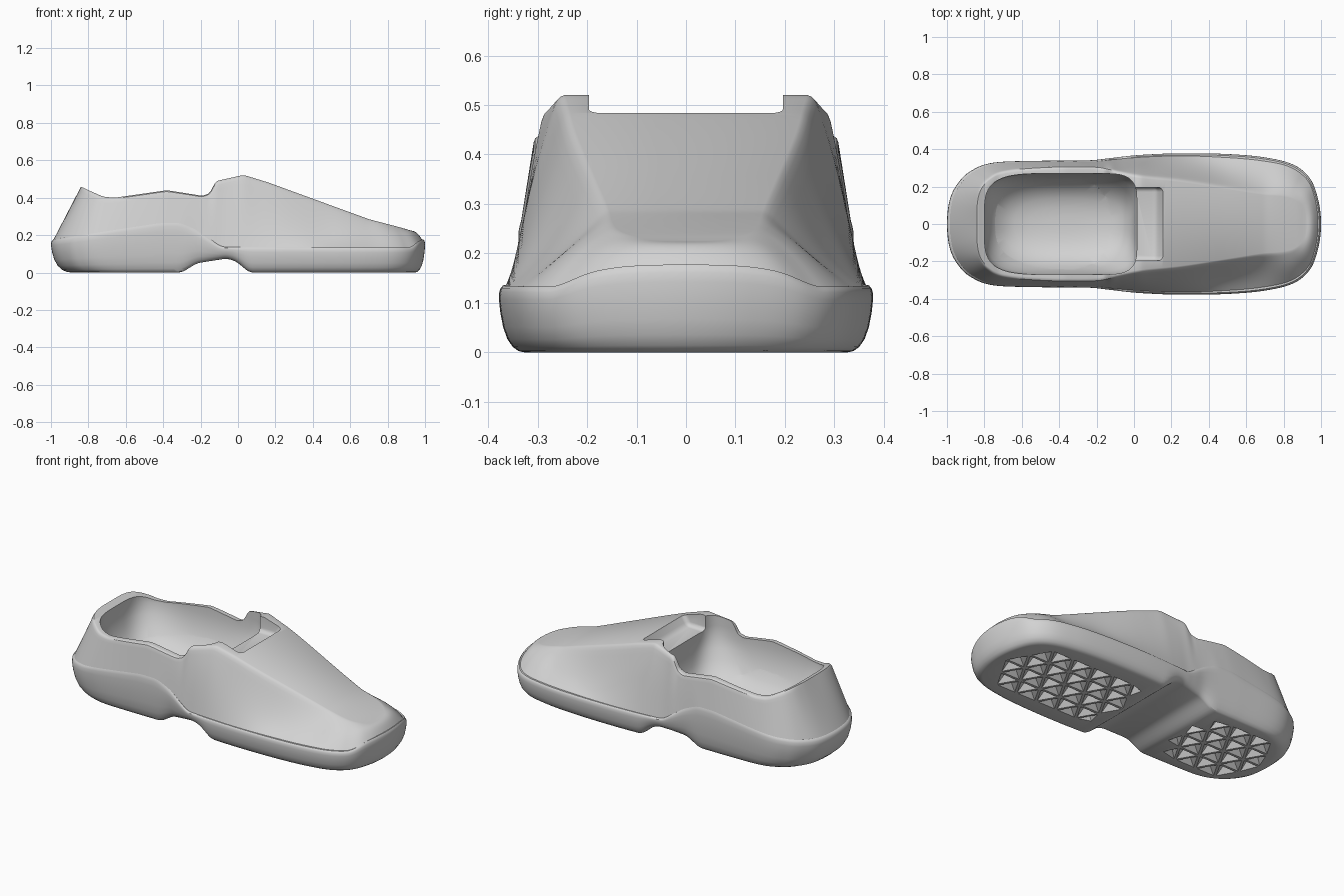
import bpy, bmesh, math

if "Cube" in bpy.data.objects:
    bpy.data.objects.remove(bpy.data.objects["Cube"])

grey = bpy.data.materials.new("soft_grey")
grey.diffuse_color = (0.65, 0.65, 0.65, 1)
grey.use_nodes = True
grey.node_tree.nodes["Principled BSDF"].inputs["Base Color"].default_value = grey.diffuse_color

# Half outline from heel to toe: foot edge (x, y) and matching collar / vamp edge (x, y)
STATIONS = [
    (-1, 0, -.84, 0), (-.985, .13, -.838, .11), (-.94, .22, -.82, .19),
    (-.87, .285, -.775, .245), (-.75, .328, -.69, .283), (-.5, .338, -.47, .303),
    (-.25, .34, -.22, .305), (-.13, .352, -.125, .29), (.03, .369, .03, .258),
    (.25, .378, .25, .235), (.5, .374, .5, .195), (.7, .356, .68, .165),
    (.85, .318, .79, .155), (.94, .245, .86, .135), (.985, .13, .91, .08),
    (1, 0, .925, 0)]
# Heights along x
CREST = [(-.84, .46), (-.8, .44), (-.72, .405), (-.66, .40), (-.38, .44), (-.19, .41),
         (-.15, .425), (-.12, .488), (.03, .522), (.16, .482), (.7, .285), (.88, .238), (.93, .222)]
RIM = [(-1, .18), (-.42, .27), (-.31, .27), (-.22, .225), (-.09, .137),
       (.93, .133), (.985, .178), (1, .178)]
ARCH = [(-.3, 0), (-.22, .05), (-.06, .075), (-.01, .06), (.06, 0)]
BULGE = [(-.3, 0), (0, .04), (.15, 0), (.45, -.035), (.7, -.012), (.85, .014)]


def lerp_table(table, x):
    if x <= table[0][0]:
        return table[0][1]
    for (x0, v0), (x1, v1) in zip(table, table[1:]):
        if x <= x1:
            return v0 + (v1 - v0) * (x - x0) / (x1 - x0)
    return table[-1][1]


def height(table, x, w=.02):
    """Table value with softened corners."""
    return sum(lerp_table(table, x + w * k / 3) for k in range(-3, 4)) / 7


def smooth_outline(steps=12):
    """Catmull-Rom through the stations, mirrored past both ends."""
    def flip(p):
        return (p[0], -p[1], p[2], -p[3])
    pts = [flip(STATIONS[1])] + STATIONS + [flip(STATIONS[-2])]
    out = []
    for a, b, c, d in zip(pts, pts[1:], pts[2:], pts[3:]):
        for s in range(steps):
            t = s / steps
            out.append(tuple(.5 * (2 * q + (r - p) * t + (2 * p - 5 * q + 4 * r - u) * t * t
                                   + (3 * q - p - 3 * r + u) * t ** 3)
                             for p, q, r, u in zip(a, b, c, d)))
    out.append(STATIONS[-1])
    return out


OUTLINE = smooth_outline()


def make_object(name, bm):
    bmesh.ops.recalc_face_normals(bm, faces=bm.faces)
    mesh = bpy.data.meshes.new(name)
    bm.to_mesh(mesh)
    bm.free()
    mesh.materials.append(grey)
    obj = bpy.data.objects.new(name, mesh)
    bpy.context.collection.objects.link(obj)
    return obj


def loft(name, half_rings):
    """Skin half rings (heel to toe), mirrored in y and closed at both ends."""
    bm = bmesh.new()
    n = len(half_rings[0]) - 1
    rings = []
    for half in half_rings:
        full = half + [(x, -y, z) for x, y, z in half[-2:0:-1]]
        rings.append([bm.verts.new(p) for p in full])
    for lo, hi in zip(rings, rings[1:]):
        for i in range(2 * n):
            j = (i + 1) % (2 * n)
            bm.faces.new((lo[i], lo[j], hi[j], hi[i]))
    for ring in (rings[0], rings[-1]):
        for i in range(n):
            ids = dict.fromkeys((i, i + 1, (2 * n - i - 1) % (2 * n), (2 * n - i) % (2 * n)))
            bm.faces.new([ring[k] for k in ids])
    return make_object(name, bm)


# Sole: rounded side wall between the arched underside and the wavy rim
def sole_ring(inset, f):
    ring = []
    for bx, by, _, _ in OUTLINE:
        x = bx * (1 - inset * (2 if bx < 0 else 1))
        z0, z1 = height(ARCH, x), height(RIM, bx)
        ring.append((x, by * (1 - inset * 2.5), z0 + (z1 - z0) * f))
    return ring


sole = loft("sole", [sole_ring(*p) for p in (
    (.055, 0), (.042, .02), (.03, .08), (.018, .2), (.009, .38), (.003, .6),
    (0, .8), (.001, .91), (.004, .96), (.009, 1))])


# Upper: walls leaning in from the rim to the collar and vamp edge, near flush at the heel
def upper_ring(f, inset=0.0):
    ring = []
    for bx, by, cx, cy in OUTLINE:
        flush = lerp_table([(-.3, .984), (0, .97)], bx)
        x0, y0, z0 = bx * .987, by * flush, height(RIM, bx) - .006
        z1 = height(CREST, cx, .012)
        z = z0 + (z1 - z0) * f + height(BULGE, bx, .06) * math.sin(math.pi * f)
        ring.append((x0 + (cx - x0) * f, (y0 + (cy - y0) * f) * (1 - inset), z))
    return ring


upper = loft("upper", [upper_ring(k / 12) for k in range(12)]
             + [upper_ring(.965, .006), upper_ring(.99, .025), upper_ring(1, .05)])


# Foot bowl cutter: (z, rear x, front x, half width), square front at the opening, round below
def cavity_ring(z, rear, front, width, n=48):
    mid, a = (rear + front) / 2, (front - rear) / 2
    square = min(1, max(0, (z - .15) / .25))
    ring = []
    for i in range(n + 1):
        t = math.pi * i / n
        c, s = -math.cos(t), math.sin(t) if 0 < i < n else 0
        p = .8 - .58 * square if c > 0 else .8 - .32 * square
        taper = 1 - .13 * square * max(0, c) ** 2
        ring.append((mid + a * math.copysign(abs(c) ** p, c), width * taper * s ** p, z))
    return ring


cavity = loft("cavity_cutter", [cavity_ring(*p) for p in (
    (.138, -.46, -.28, .04), (.143, -.56, -.2, .09), (.157, -.64, -.12, .14),
    (.18, -.7, -.06, .18), (.22, -.745, -.02, .218), (.27, -.775, 0, .243),
    (.33, -.795, .012, .261), (.39, -.803, .016, .27), (.45, -.80, .015, .27),
    (.65, -.785, .015, .27))])

# Tongue notch cutter, front wall leaning forward
bm = bmesh.new()
bmesh.ops.create_cube(bm, size=1)
for v in bm.verts:
    front = .12 if v.co.z < 0 else .25
    v.co = (front if v.co.x > 0 else -.1, v.co.y * .392, .53 + v.co.z * .2)
bmesh.ops.bevel(bm, geom=[e for e in bm.edges if all(v.co.x > .1 for v in e.verts)
                          or all(v.co.z < .5 for v in e.verts)],
                offset=.025, segments=4, profile=.5, affect='EDGES')
notch = make_object("notch_cutter", bm)

# Tread cutter: lattice of triangular pits under heel and forefoot, trimmed to two pads
PADS = ((-.6, .285, .265), (.485, .425, .295))


def reach(x, y, pad):
    c, a, b = pad
    return (abs((x - c) / a) ** 3 + abs(y / b) ** 3) ** (1 / 3)


bm = bmesh.new()
edge = .14
row = edge * math.sqrt(3) / 2
for j in range(-3, 3):
    for i in range(-8, 9):
        for up in (0, 1):
            cx = (i + (j % 2) / 2 + (0 if up else .5)) * edge
            cy = j * row + row * (1 / 3 if up else 2 / 3)
            for pad in PADS:
                if reach(cx, cy, pad) > .96:
                    continue
                base = []
                for k in range(3):
                    a = math.radians(120 * k + (90 if up else 270))
                    x, y = cx + .076 * math.cos(a), cy + .076 * math.sin(a)
                    s = 1 / max(1, reach(x, y, pad))
                    base.append(bm.verts.new((pad[0] + (x - pad[0]) * s, y * s, -.006)))
                mx = sum(v.co.x for v in base) / 3
                my = sum(v.co.y for v in base) / 3
                tip = bm.verts.new((mx, my, .04))
                bm.faces.new(base)
                for k in range(3):
                    bm.faces.new((base[k], base[(k + 1) % 3], tip))
tread = make_object("tread_cutter", bm)


def cut(obj, cutter):
    mod = obj.modifiers.new("cut", 'BOOLEAN')
    mod.operation, mod.solver, mod.object = 'DIFFERENCE', 'EXACT', cutter
    bpy.context.view_layer.objects.active = obj
    bpy.ops.object.modifier_apply(modifier=mod.name)


for obj, cutter in ((upper, cavity), (upper, notch), (sole, cavity), (sole, tread)):
    cut(obj, cutter)
for cutter in (cavity, notch, tread):
    bpy.data.objects.remove(cutter)

# Smooth shading with crisp creases
for obj in (upper, sole):
    bpy.ops.object.select_all(action='DESELECT')
    obj.select_set(True)
    bpy.context.view_layer.objects.active = obj
    bpy.ops.object.shade_smooth_by_angle(angle=math.radians(32))
